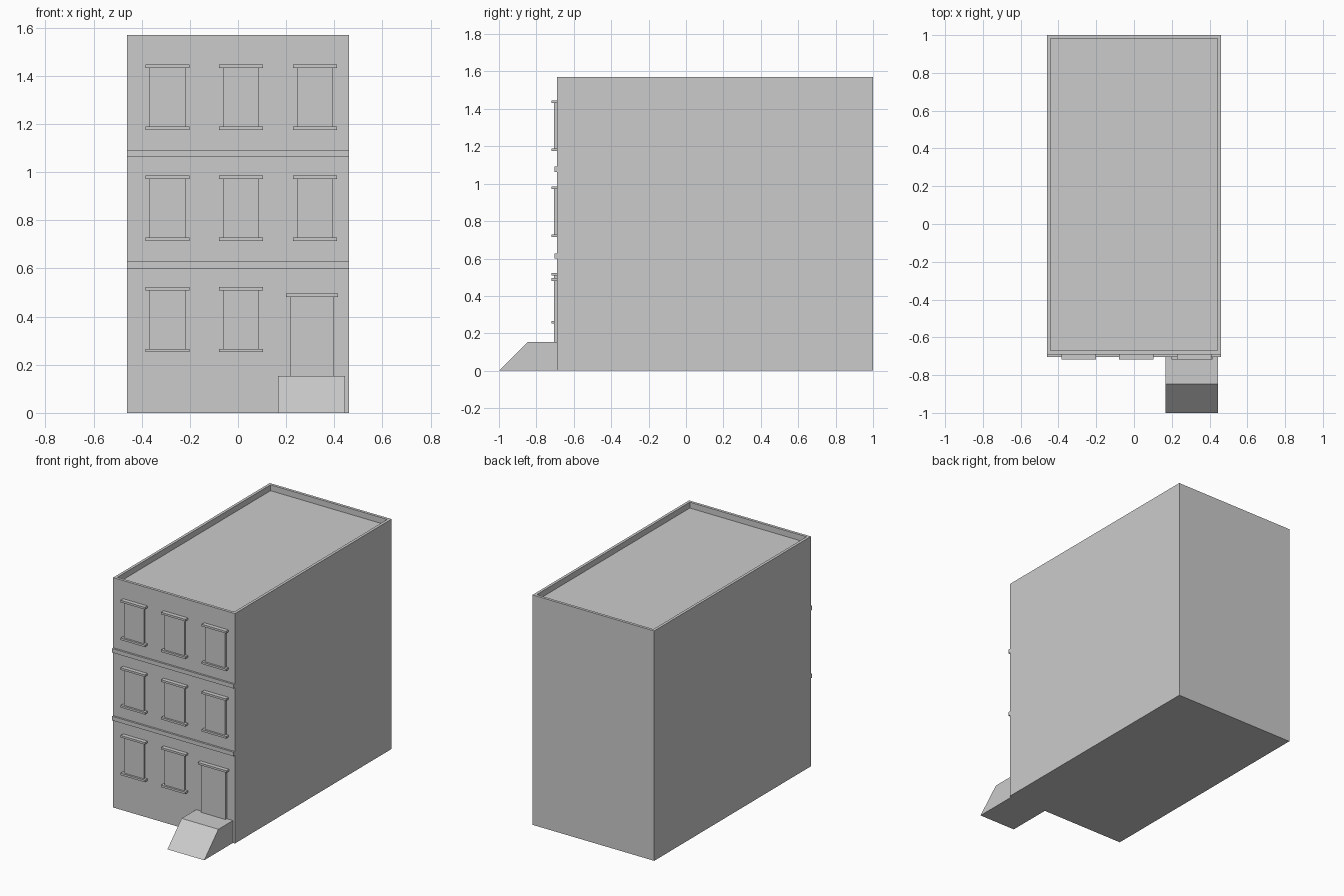
import bpy, bmesh

if "Cube" in bpy.data.objects:
    bpy.data.objects.remove(bpy.data.objects["Cube"])

FRONT = -0.69


def mesh_object(name, bm):
    bmesh.ops.recalc_face_normals(bm, faces=bm.faces)
    me = bpy.data.meshes.new(name)
    bm.to_mesh(me)
    bm.free()
    ob = bpy.data.objects.new(name, me)
    bpy.context.collection.objects.link(ob)
    return ob


def box_bm(x0, x1, y0, y1, z0, z1):
    bm = bmesh.new()
    bmesh.ops.create_cube(bm, size=1)
    for v in bm.verts:
        v.co.x = x1 if v.co.x > 0 else x0
        v.co.y = y1 if v.co.y > 0 else y0
        v.co.z = z1 if v.co.z > 0 else z0
    return bm


def facade_box(name, cx, width, z0, z1, depth):
    # Box projecting forward from the front wall
    return mesh_object(name, box_bm(cx - width / 2, cx + width / 2,
                                    FRONT - depth, FRONT, z0, z1))


# Building body: inset the roof and sink it to leave a parapet
bm = box_bm(-0.46, 0.46, FRONT, 1.0, 0, 1.57)
bm.normal_update()
roof = max(bm.faces, key=lambda f: f.calc_center_median().z)
bmesh.ops.inset_region(bm, faces=[roof], thickness=0.027)
inner = bmesh.ops.extrude_discrete_faces(bm, faces=[roof])["faces"][0]
bmesh.ops.translate(bm, verts=inner.verts, vec=(0, 0, -0.04))
mesh_object("building_body", bm)

# String courses between the floors
for i, z in enumerate((0.60, 1.063)):
    facade_box(f"floor_band_{i + 1}", 0, 0.92, z, z + 0.028, 0.013)

# Windows with sill and lintel; the door takes the lower right bay
for row, z in enumerate((0.252, 0.714, 1.175)):
    for col, x in enumerate((-0.293, 0.013, 0.32)):
        if row == 0 and col == 2:
            continue
        tag = f"{row + 1}_{col + 1}"
        facade_box(f"window_panel_{tag}", x, 0.15, z + 0.014, z + 0.258, 0.015)
        facade_box(f"window_sill_{tag}", x, 0.183, z, z + 0.014, 0.028)
        facade_box(f"window_lintel_{tag}", x, 0.183, z + 0.257, z + 0.271, 0.028)

# Door
facade_box("door_panel", 0.307, 0.183, 0.152, 0.481, 0.015)
facade_box("door_lintel", 0.307, 0.215, 0.481, 0.495, 0.028)

# Stoop: side profile extruded across x
profile = [(FRONT, 0), (-1.0, 0), (-0.847, 0.153), (FRONT, 0.153)]
bm = bmesh.new()
face = bm.faces.new([bm.verts.new((0.167, y, z)) for y, z in profile])
ext = bmesh.ops.extrude_face_region(bm, geom=[face])["geom"]
bmesh.ops.translate(bm, vec=(0.278, 0, 0),
                    verts=[g for g in ext if isinstance(g, bmesh.types.BMVert)])
mesh_object("entrance_stoop", bm)
